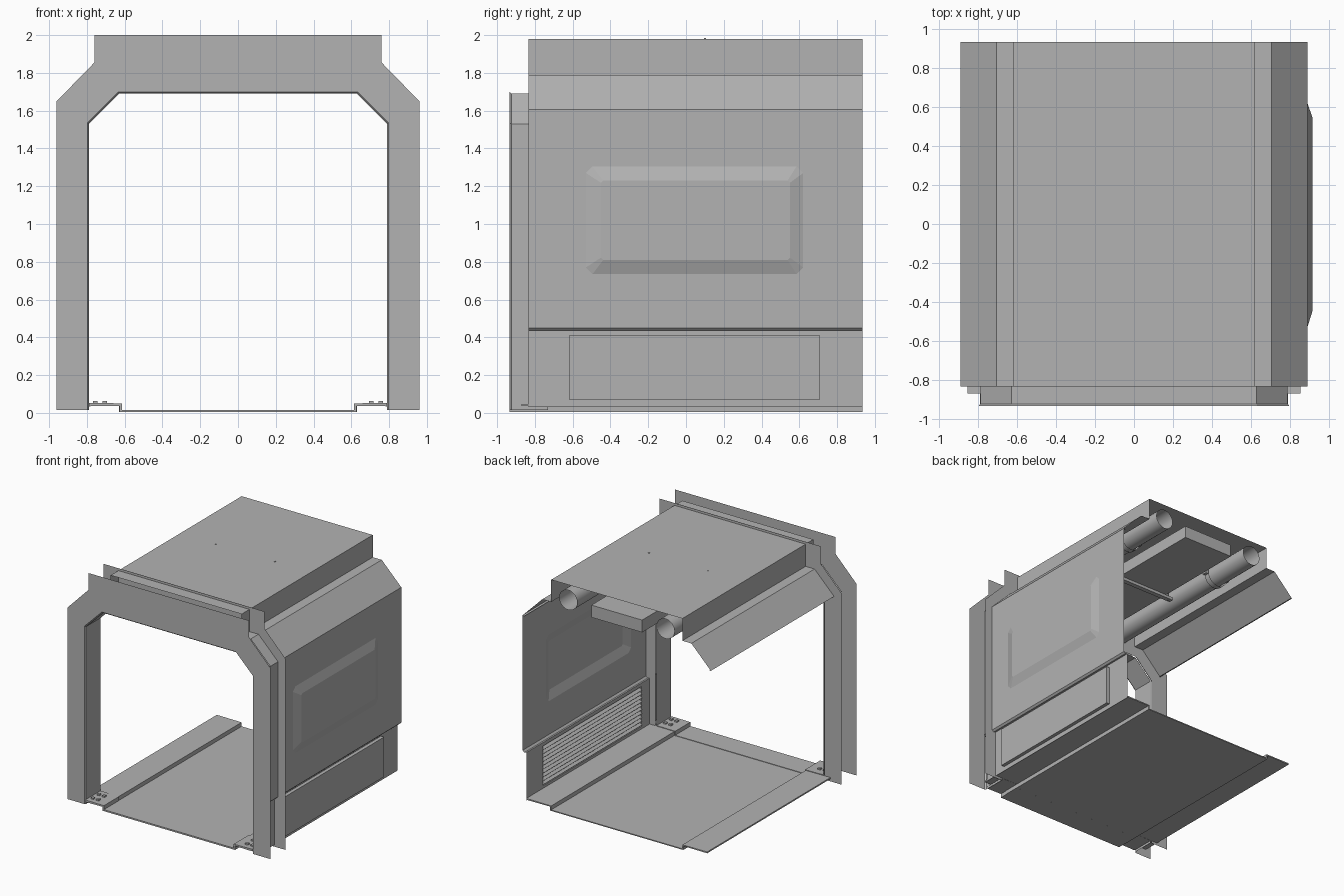
import bpy, bmesh, math
from mathutils import Vector

if "Cube" in bpy.data.objects:
    bpy.data.objects.remove(bpy.data.objects["Cube"])

Y0, Y1 = -0.835, 0.935      # body length
F0, F1 = -0.935, -0.73      # portal front and rear planes

# Dark grey paint shared by every part
GREY = bpy.data.materials.new("dark_grey")
GREY.diffuse_color = (0.45, 0.45, 0.45, 1)
GREY.use_nodes = True
GREY.node_tree.nodes["Principled BSDF"].inputs["Base Color"].default_value = GREY.diffuse_color


def finish(bm, name, thick=0):
    bmesh.ops.remove_doubles(bm, verts=bm.verts[:], dist=0.0005)
    bmesh.ops.recalc_face_normals(bm, faces=bm.faces[:])
    me = bpy.data.meshes.new(name)
    bm.to_mesh(me)
    bm.free()
    me.materials.append(GREY)
    ob = bpy.data.objects.new(name, me)
    bpy.context.collection.objects.link(ob)
    if thick:
        mod = ob.modifiers.new("thickness", 'SOLIDIFY')
        mod.thickness = thick
        mod.offset = 0
    return ob


def strip(name, a, b, thick=0):
    """Bridge two matching open 3D point rows."""
    bm = bmesh.new()
    a = [bm.verts.new(p) for p in a]
    b = [bm.verts.new(p) for p in b]
    for i in range(len(a) - 1):
        bm.faces.new((a[i], a[i + 1], b[i + 1], b[i]))
    return finish(bm, name, thick)


def sheet(name, pts, ya, yb, thick=0):
    """Sweep an open x-z profile along y."""
    return strip(name, [(x, ya, z) for x, z in pts], [(x, yb, z) for x, z in pts], thick)


def box(name, x, y, z, tilt=0):
    """Box from (min, max) ranges."""
    bm = bmesh.new()
    bmesh.ops.create_cube(bm, size=1)
    bmesh.ops.scale(bm, vec=(x[1] - x[0], y[1] - y[0], z[1] - z[0]), verts=bm.verts[:])
    ob = finish(bm, name)
    ob.location = (sum(x) / 2, sum(y) / 2, sum(z) / 2)
    ob.rotation_euler.y = tilt
    return ob


def tube(name, x, z, r, ya, yb, caps=False, sides=24):
    """Round pipe running along y."""
    bm = bmesh.new()
    rings = [[bm.verts.new((x + r * math.cos(t), y, z + r * math.sin(t)))
              for t in (2 * math.pi * i / sides for i in range(sides))] for y in (ya, yb)]
    for i in range(sides):
        j = (i + 1) % sides
        f = bm.faces.new((rings[0][i], rings[0][j], rings[1][j], rings[1][i]))
        f.smooth = True
    if caps:
        for ring in rings:
            bm.faces.new(ring).smooth = False
    return finish(bm, name)


def octagon(x, y0, y1, z0, z1, c):
    """Chamfered rectangle in the y-z plane."""
    return [Vector((x, y, z)) for y, z in (
        (y0 + c, z0), (y1 - c, z0), (y1, z0 + c), (y1, z1 - c),
        (y1 - c, z1), (y0 + c, z1), (y0, z1 - c), (y0, z0 + c))]


def nested_panel(name, loops):
    """Bridge nested loops and close the last one."""
    bm = bmesh.new()
    vs = [[bm.verts.new(p) for p in lp] for lp in loops]
    for a, b in zip(vs, vs[1:]):
        for i in range(8):
            j = (i + 1) % 8
            bm.faces.new((a[i], a[j], b[j], b[i]))
    bm.faces.new(vs[-1])
    return finish(bm, name)


def mirrored(half):
    return half + [(-x, z) for x, z in reversed(half)]


# Portal: two arch plates joined by a lining with a splayed front lip
outer = mirrored([(0.96, 0.015), (0.96, 1.65), (0.76, 1.855), (0.76, 2.0)])
inner = mirrored([(0.798, 0.015), (0.798, 1.535), (0.633, 1.70), (0.633, 1.70)])
lip = mirrored([(0.798, 0.015), (0.798, 1.535), (0.633, 1.70)])
lining = mirrored([(0.789, 0.015), (0.789, 1.53), (0.629, 1.69)])
for name, y in (("portal_front_plate", F0), ("portal_rear_plate", F1)):
    bm = bmesh.new()
    o = [bm.verts.new((x, y, z)) for x, z in outer]
    n = [bm.verts.new((x, y, z)) for x, z in inner]
    for i in range(7):
        if i in (2, 4):
            bm.faces.new((o[i], o[i + 1], n[i]) if i == 2 else (o[i], o[i + 1], n[i + 1]))
        else:
            bm.faces.new((o[i], o[i + 1], n[i + 1], n[i]))
    finish(bm, name)
strip("portal_lip", [(x, F0, z) for x, z in lip], [(x, F0 + 0.012, z) for x, z in lining])
sheet("portal_lining", lining, F0 + 0.012, F1)

# Roof shell with stepped shoulders and sloped eaves
sheet("roof_shell", mirrored([(0.875, 1.60), (0.89, 1.605), (0.705, 1.79),
                              (0.62, 1.79), (0.62, 1.98)]), Y0, Y1)

# Floor with raised side ledges, and the thicker threshold at the front
sheet("floor_pan", mirrored([(0.855, 0.042), (0.625, 0.042), (0.625, 0.008)]), -0.87, Y1, 0.012)
sheet("threshold", mirrored([(0.79, 0.044), (0.62, 0.044), (0.62, 0.010)]), F0, F1, 0.018)
for s in (-1, 1):
    for x in (0.705, 0.755):
        for y in (-0.88, -0.80):
            box("threshold_bolt", (s * x - 0.012, s * x + 0.012), (y - 0.012, y + 0.012), (0.05, 0.064))

# Right wall: upper panel with a pressed bulge
nested_panel("upper_wall", [
    octagon(0.89, Y0, Y1, 0.45, 1.605, 0),
    octagon(0.89, -0.53, 0.62, 0.735, 1.305, 0.035),
    octagon(0.915, -0.45, 0.55, 0.81, 1.23, 0.012)])
sheet("wall_ledge", [(0.89, 0.45), (0.875, 0.435), (0.855, 0.44)], Y0, Y1)

# Lower wall with a vent housing pushed outward
vent = (-0.62, 0.71, 0.07, 0.41, 0)
nested_panel("lower_wall", [
    octagon(0.855, Y0, Y1, 0.03, 0.44, 0),
    octagon(0.855, *vent),
    octagon(0.885, *vent)])

# Vent slats on the inner side
for i in range(10):
    z = 0.09 + i * 0.033
    box("vent_slat", (0.848, 0.878), (-0.62, 0.71), (z - 0.002, z + 0.002), math.radians(-35))

# Ceiling pipes, each with a clamp hung from the roof
for s in (-1, 1):
    x = s * 0.46
    tube("ceiling_pipe", x, 1.85, 0.085, F1, Y1)
    tube("pipe_clamp", x, 1.85, 0.097, 0.46, 0.51, False)
    box("clamp_hanger", (x - 0.015, x + 0.015), (0.465, 0.505), (1.935, 1.98))
    for side in (-1, 1):
        lug = x + side * 0.108
        box("clamp_lug", (lug - 0.014, lug + 0.014), (0.465, 0.505), (1.835, 1.865))

# Central ceiling duct, its support bar and hanging rods
box("ceiling_duct", (-0.24, 0.24), (F1, Y1), (1.76, 1.865))
box("duct_support_bar", (-0.31, 0.31), (0.08, 0.12), (1.735, 1.76))
for s in (-1, 1):
    box("hanger_rod", (s * 0.28 - 0.005, s * 0.28 + 0.005), (0.095, 0.105), (1.73, 1.984))
